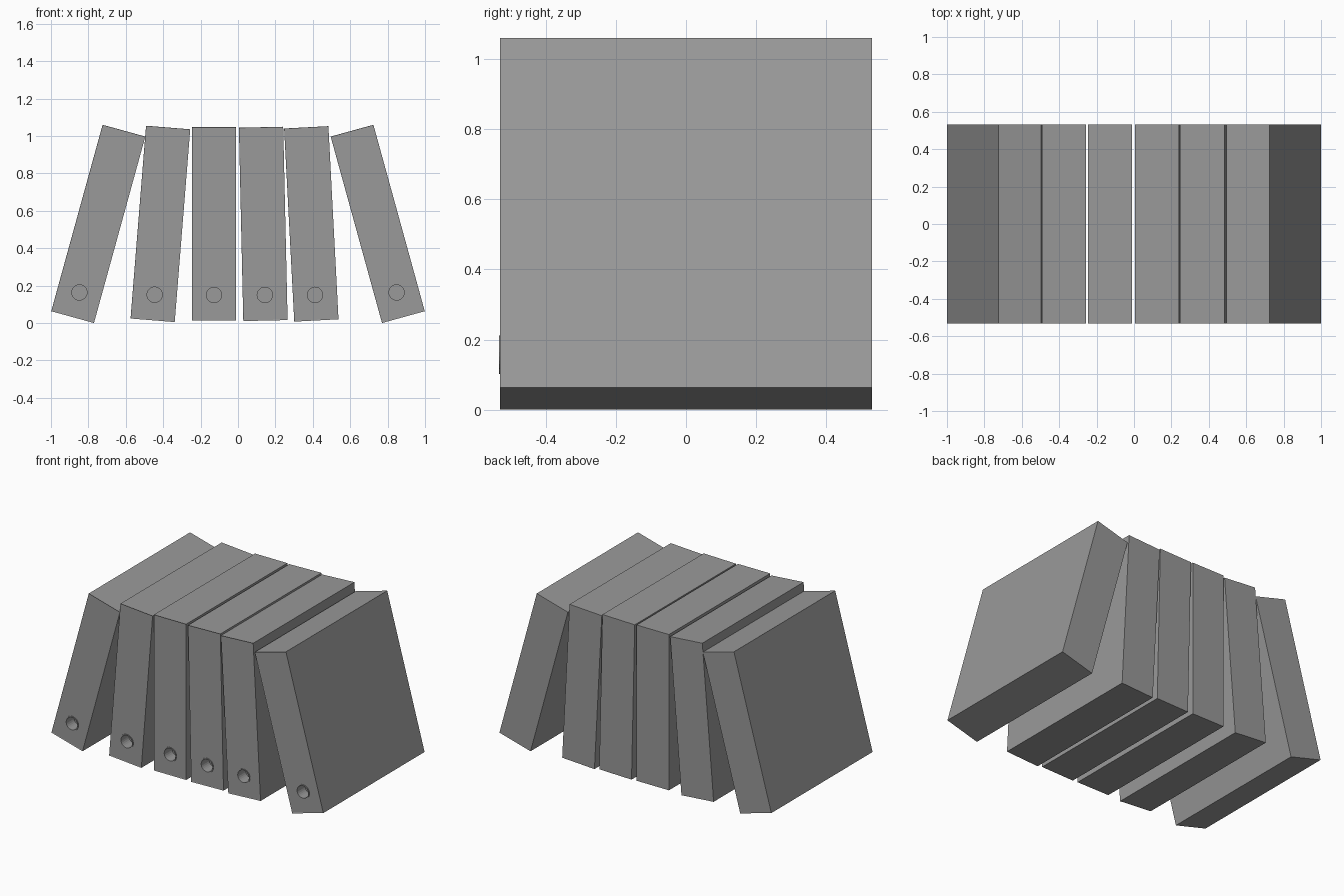
import bpy, bmesh, math
from mathutils import Matrix

if "Cube" in bpy.data.objects:
    bpy.data.objects.remove(bpy.data.objects["Cube"])

W, D, H = 0.237, 1.062, 1.034
FRONT, CZ, HOLE_Z = -0.531, 0.53, -0.38
R_OUT, R_IN, DEPTH = 0.048, 0.042, 0.08

grey = bpy.data.materials.new("dark_grey")
grey.diffuse_color = (0.32, 0.32, 0.32, 1)
grey.use_nodes = True
grey.node_tree.nodes["Principled BSDF"].inputs["Base Color"].default_value = grey.diffuse_color


def finish(bm, name, mat):
    bmesh.ops.recalc_face_normals(bm, faces=bm.faces)
    me = bpy.data.meshes.new(name)
    bm.to_mesh(me)
    bm.free()
    me.materials.append(grey)
    ob = bpy.data.objects.new(name, me)
    bpy.context.collection.objects.link(ob)
    ob.matrix_world = mat
    return ob


def binder(i, x, deg):
    mat = Matrix.Translation((x, 0, CZ)) @ Matrix.Rotation(math.radians(deg), 4, 'Y')

    # binder box with a slightly sunken spine panel
    bm = bmesh.new()
    bmesh.ops.create_cube(bm, size=1)
    bmesh.ops.scale(bm, vec=(W, D, H), verts=bm.verts)
    bm.normal_update()
    spine = [f for f in bm.faces if f.normal.y < -0.9]
    bmesh.ops.inset_region(bm, faces=spine, thickness=0.005, depth=-0.002)
    box = finish(bm, f"binder_{i}", mat)

    # finger hole cutter
    bm = bmesh.new()
    bmesh.ops.create_cone(bm, cap_ends=True, segments=24, radius1=R_IN, radius2=R_IN,
                          depth=2 * DEPTH,
                          matrix=Matrix.Translation((0, FRONT, HOLE_Z)) @ Matrix.Rotation(math.pi / 2, 4, 'X'))
    cutter = finish(bm, f"hole_cutter_{i}", mat)
    cutter.hide_render = True
    cutter.hide_set(True)
    cut = box.modifiers.new("finger_hole", 'BOOLEAN')
    cut.object, cut.operation, cut.solver = cutter, 'DIFFERENCE', 'EXACT'

    # thin ring around the finger hole
    bm = bmesh.new()
    profile = [(R_IN - 0.001, 0.008), (R_OUT, 0.008), (R_OUT, -0.002), (R_IN - 0.001, -0.002)]
    n = 24
    rings = [[bm.verts.new((r * math.cos(a), FRONT + y, HOLE_Z + r * math.sin(a))) for r, y in profile]
             for a in (2 * math.pi * k / n for k in range(n))]
    for k in range(n):
        a, b = rings[k], rings[(k + 1) % n]
        for j in range(4):
            bm.faces.new((a[j], b[j], b[(j + 1) % 4], a[(j + 1) % 4]))
    finish(bm, f"hole_ring_{i}", mat)


# row of leaning binders: centre x and tilt in degrees
for i, (x, deg) in enumerate([(-0.747, 15.4), (-0.415, 4.6), (-0.128, 0),
                              (0.135, -1.3), (0.392, -3), (0.747, -15.4)], 1):
    binder(i, x, deg)
